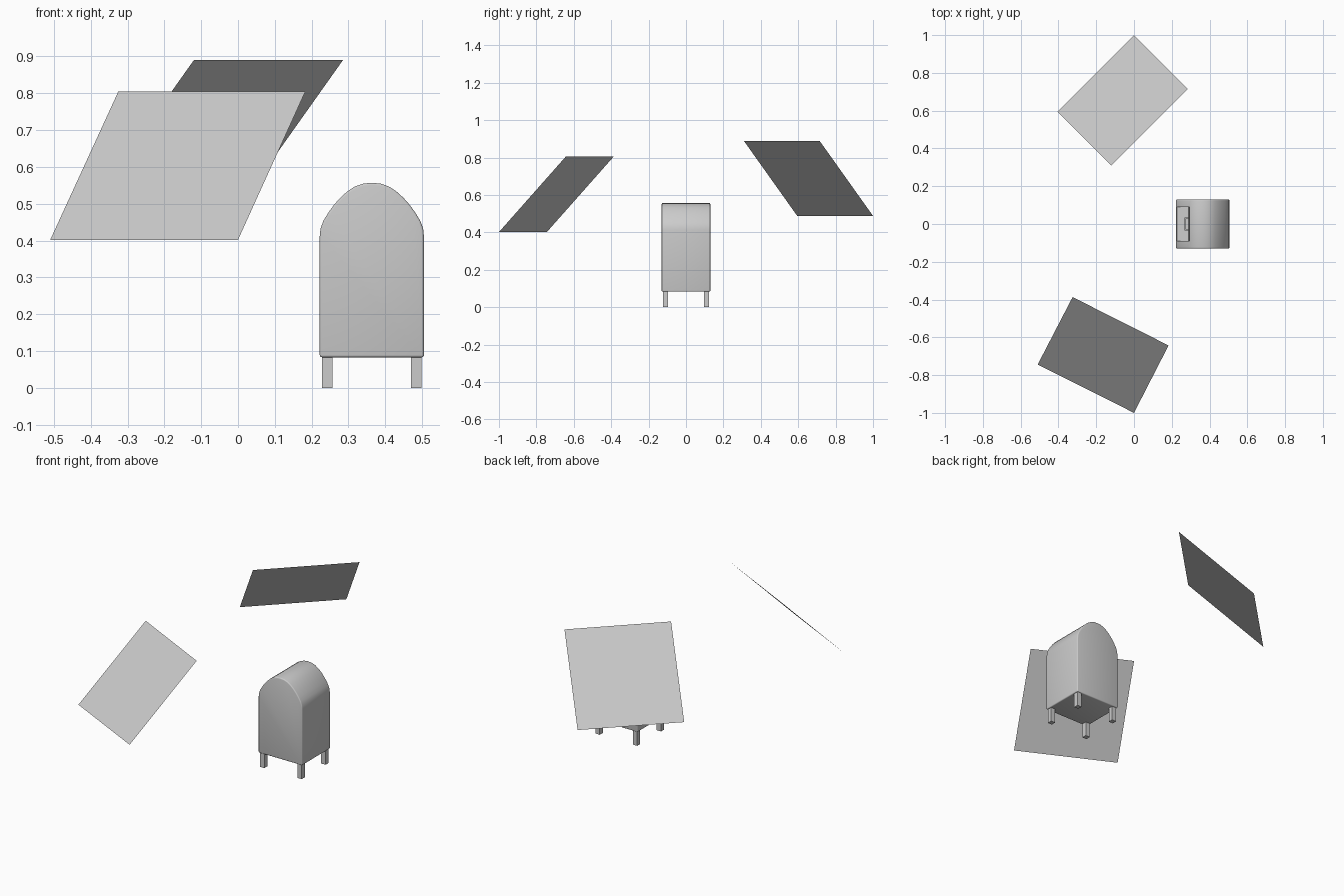
import bpy, bmesh
from mathutils import Vector

if "Cube" in bpy.data.objects:
    bpy.data.objects.remove(bpy.data.objects["Cube"])

CX = 0.3635  # mailbox centre in x


def new_object(name, bm):
    bmesh.ops.recalc_face_normals(bm, faces=bm.faces)
    mesh = bpy.data.meshes.new(name)
    bm.to_mesh(mesh)
    bm.free()
    obj = bpy.data.objects.new(name, mesh)
    bpy.context.collection.objects.link(obj)
    return obj


def prism(name, profile, y0, y1):
    """Extrude an x-z profile along y."""
    bm = bmesh.new()
    face = bm.faces.new([bm.verts.new((x, y0, z)) for x, z in profile])
    ext = bmesh.ops.extrude_face_region(bm, geom=[face])
    verts = [v for v in ext["geom"] if isinstance(v, bmesh.types.BMVert)]
    bmesh.ops.translate(bm, verts=verts, vec=(0, y1 - y0, 0))
    return new_object(name, bm)


def box(name, lo, hi):
    return prism(name, [(lo[0], lo[2]), (hi[0], lo[2]), (hi[0], hi[2]), (lo[0], hi[2])], lo[1], hi[1])


def sheet(name, corners):
    bm = bmesh.new()
    bm.faces.new([bm.verts.new(c) for c in corners])
    return new_object(name, bm)


def bevel(obj, width, segments):
    mod = obj.modifiers.new("Bevel", 'BEVEL')
    mod.width, mod.segments = width, segments
    mod.limit_method, mod.angle_limit = 'ANGLE', 0.8


# Two tilted reflector sheets
sheet("back_panel", [(0.285, 0.714, 0.89), (-0.12, 0.309, 0.89), (-0.405, 0.595, 0.488), (0, 1, 0.488)])
sheet("front_panel", [(-0.325, -0.387, 0.805), (0.183, -0.643, 0.805), (0, -1, 0.402), (-0.51, -0.744, 0.402)])

# Mailbox body with an arched top (right half of the profile, then mirrored)
half = [(0.1415, 0.083), (0.1415, 0.412), (0.1395, 0.432), (0.132, 0.453), (0.118, 0.476),
        (0.102, 0.498), (0.085, 0.517), (0.066, 0.534), (0.046, 0.547), (0.024, 0.5545)]
profile = [(CX + x, z) for x, z in half] + [(CX, 0.557)] + [(CX - x, z) for x, z in reversed(half)]
body = prism("mailbox_body", profile, -0.13, 0.13)
bevel(body, 0.006, 3)

# Recess for the mail slot on the left slope
cutter = prism("slot_cutter", [(0.2, 0.432), (0.288, 0.455), (0.301, 0.6), (0.2, 0.6)], -0.09, 0.09)
cutter.hide_render = True
cut = body.modifiers.new("Slot", 'BOOLEAN')
cut.operation, cut.object, cut.solver = 'DIFFERENCE', cutter, 'EXACT'

# Bake the modifiers, remove the cutter and smooth the arch
bpy.context.view_layer.objects.active = body
body.select_set(True)
bpy.ops.object.convert(target='MESH')
bpy.data.objects.remove(cutter)
bpy.ops.object.shade_smooth_by_angle(angle=0.6)

# Pull handle on the back wall of the slot
box("slot_handle", (0.268, -0.035, 0.482), (0.275, 0.035, 0.49))
for side, y in (("front", -0.035), ("back", 0.029)):
    box(side + "_handle_mount", (0.272, y, 0.482), (0.294, y + 0.006, 0.49))

# Four square legs
for sx, xn in ((-1, "left"), (1, "right")):
    for sy, yn in ((-1, "front"), (1, "back")):
        c = Vector((CX + sx * 0.121, sy * 0.110, 0))
        box(f"{yn}_{xn}_leg", (c.x - 0.014, c.y - 0.014, 0), (c.x + 0.014, c.y + 0.014, 0.087))
